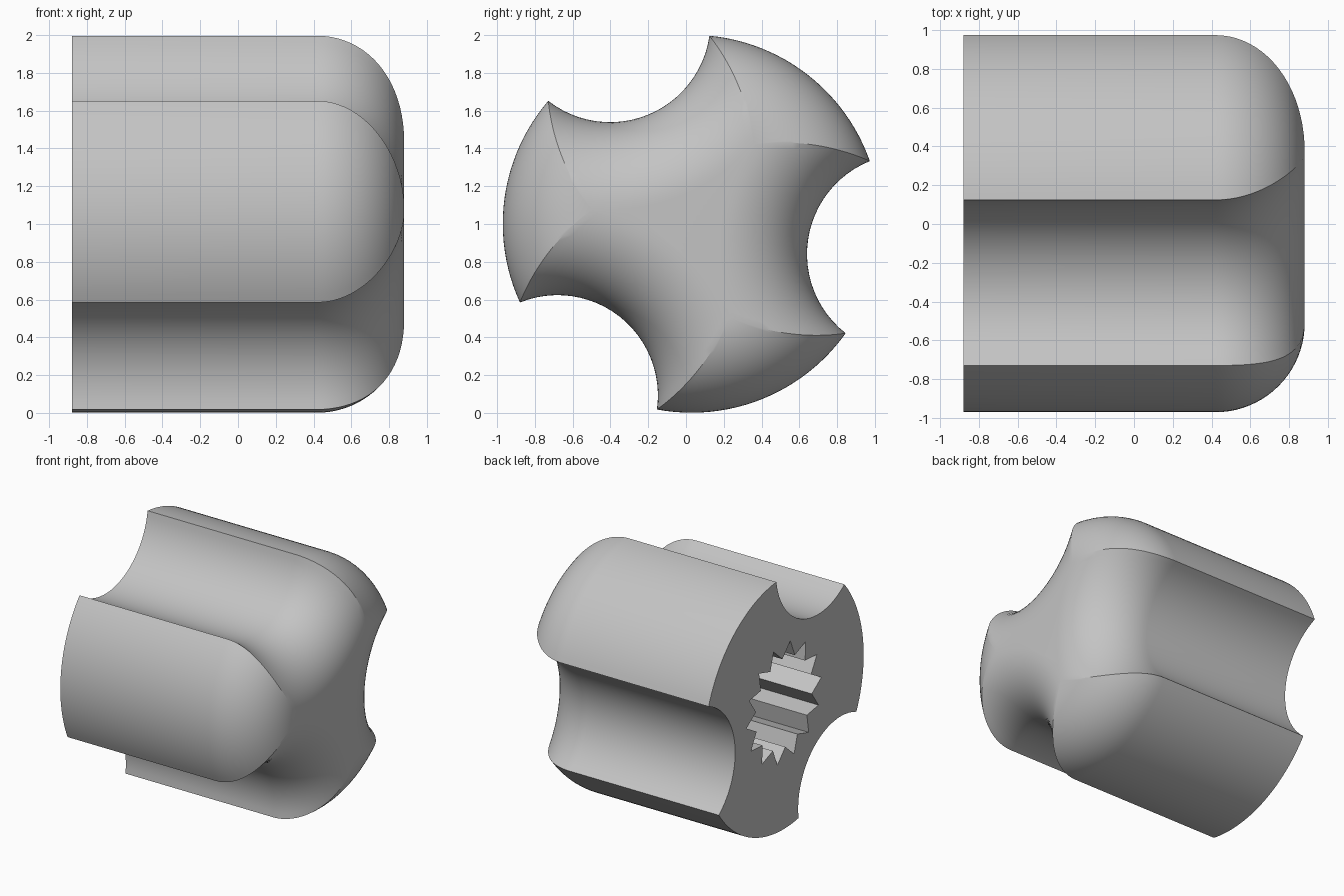
import bpy, bmesh
from math import sin, cos, acos, atan2, radians, pi

cube = bpy.data.objects.get("Cube")
if cube:
    bpy.data.objects.remove(cube, do_unlink=True)

grey = bpy.data.materials.new("grey plastic")
grey.use_nodes = True
colour = (0.55, 0.55, 0.55, 1)
grey.diffuse_color = colour
grey.node_tree.nodes["Principled BSDF"].inputs["Base Color"].default_value = colour

CY, CZ = 0.03, 1.001            # knob axis
BACK, FRONT, FILLET = -0.88, 0.88, 0.46
OUTER, GROOVE, GROOVE_DIST = 1.0, 0.531, 1.153
GROOVE_STEPS, LOBE_STEPS, FILLET_STEPS = 24, 24, 20
TEETH, TIP, ROOT, DEPTH = 14, 0.47, 0.355, 1.1


def section(inset):
    """Round outline with three scooped grooves, offset inwards."""
    big, small = OUTER - inset, GROOVE + inset
    half = acos((big**2 - small**2 + GROOVE_DIST**2) / (2 * GROOVE_DIST * big))
    sweep = atan2(big * sin(half), GROOVE_DIST - big * cos(half))
    points = []
    for k in range(3):
        g = radians(112 + 120 * k)
        for i in range(GROOVE_STEPS + 1):
            t = g + pi + sweep * (1 - 2 * i / GROOVE_STEPS)
            points.append((CY + GROOVE_DIST * cos(g) + small * cos(t),
                           CZ + GROOVE_DIST * sin(g) + small * sin(t)))
        for i in range(1, LOBE_STEPS):
            t = g + half + (2 * pi / 3 - 2 * half) * i / LOBE_STEPS
            points.append((CY + big * cos(t), CZ + big * sin(t)))
    return points


def ring(bm, x, points):
    return [bm.verts.new((x, y, z)) for y, z in points]


def skin(bm, a, b):
    for i in range(len(a)):
        j = (i + 1) % len(a)
        bm.faces.new((a[i], a[j], b[j], b[i]))


def loop_edges(bm, verts):
    return [bm.edges.get((v, verts[i - 1])) for i, v in enumerate(verts)]


bm = bmesh.new()

# Grooved sides and rounded front end
rings = [ring(bm, BACK, section(0))]
for i in range(FILLET_STEPS + 1):
    t = pi / 2 * i / FILLET_STEPS
    rings.append(ring(bm, FRONT - FILLET * (1 - sin(t)), section(FILLET * (1 - cos(t)))))
for a, b in zip(rings, rings[1:]):
    skin(bm, a, b)
bm.faces.new(rings[-1])

# Toothed shaft socket
star = []
for i in range(TEETH * 2):
    t = radians(48.5) + pi * i / TEETH
    r = ROOT if i % 2 else TIP
    star.append((CY + r * cos(t), CZ + r * sin(t)))
rim = ring(bm, BACK, star)
floor = ring(bm, BACK + DEPTH, star)
skin(bm, rim, floor)
bm.faces.new(floor)

# Flat back around the socket
bmesh.ops.triangle_fill(bm, use_beauty=True, normal=(-1, 0, 0),
                        edges=loop_edges(bm, rings[0]) + loop_edges(bm, rim))
bmesh.ops.recalc_face_normals(bm, faces=bm.faces)

mesh = bpy.data.meshes.new("knob")
bm.to_mesh(mesh)
bm.free()
mesh.materials.append(grey)
knob = bpy.data.objects.new("knob", mesh)
bpy.context.collection.objects.link(knob)

bpy.ops.object.select_all(action='DESELECT')
knob.select_set(True)
bpy.context.view_layer.objects.active = knob
bpy.ops.object.shade_smooth_by_angle(angle=radians(25))
